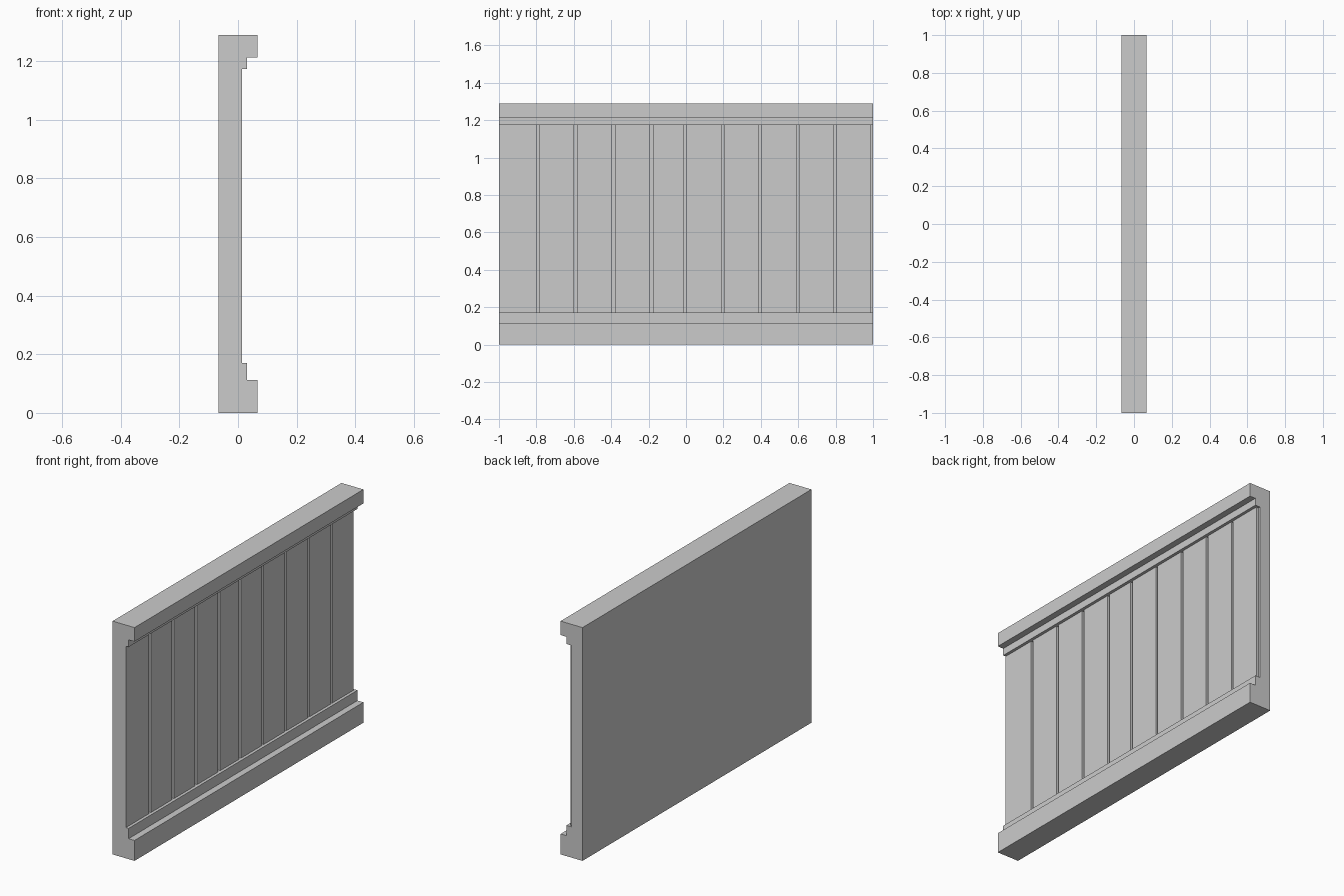
import bpy, bmesh

if "Cube" in bpy.data.objects:
    bpy.data.objects.remove(bpy.data.objects["Cube"])

BACK, FLOOR = -0.067, 0.0
LOW, HIGH = 0.17, 1.173


def mesh_object(name, bm):
    bmesh.ops.recalc_face_normals(bm, faces=bm.faces)
    me = bpy.data.meshes.new(name)
    bm.to_mesh(me)
    bm.free()
    ob = bpy.data.objects.new(name, me)
    bpy.context.collection.objects.link(ob)
    return ob


def extrude_y(bm, profile, y0, y1):
    face = bm.faces.new([bm.verts.new((x, y0, z)) for x, z in profile])
    ext = bmesh.ops.extrude_face_region(bm, geom=[face])["geom"]
    verts = [v for v in ext if isinstance(v, bmesh.types.BMVert)]
    bmesh.ops.translate(bm, verts=verts, vec=(0, y1 - y0, 0))


# Wall body: stepped base rail, flat panel and stepped cap rail
bm = bmesh.new()
extrude_y(bm, [(BACK, 0), (0.067, 0), (0.067, 0.113), (0.031, 0.113),
               (0.031, LOW), (0.0145, LOW), (0.0145, HIGH), (0.031, HIGH),
               (0.031, 1.213), (0.067, 1.213), (0.067, 1.29), (BACK, 1.29)], -1, 1)
wall = mesh_object("wall_panel", bm)

# Grooves between the boards; the last one is open at the wall end
grooves = [(-0.80 + 0.202 * i, -0.782 + 0.202 * i) for i in range(4)]
grooves += [(-0.01 + 0.2 * i, 0.004 + 0.2 * i) for i in range(5)]
grooves.append((0.987, 1.05))
bm = bmesh.new()
for y0, y1 in grooves:
    extrude_y(bm, [(FLOOR, LOW), (0.025, LOW), (0.025, HIGH), (FLOOR, HIGH)], y0, y1)
cutter = mesh_object("groove_cutter", bm)
cutter.hide_render = True

# Cut the grooves and remove the helper
mod = wall.modifiers.new("grooves", 'BOOLEAN')
mod.operation = 'DIFFERENCE'
mod.solver = 'EXACT'
mod.object = cutter
bpy.context.view_layer.objects.active = wall
wall.select_set(True)
bpy.ops.object.modifier_apply(modifier=mod.name)
bpy.data.objects.remove(cutter)
